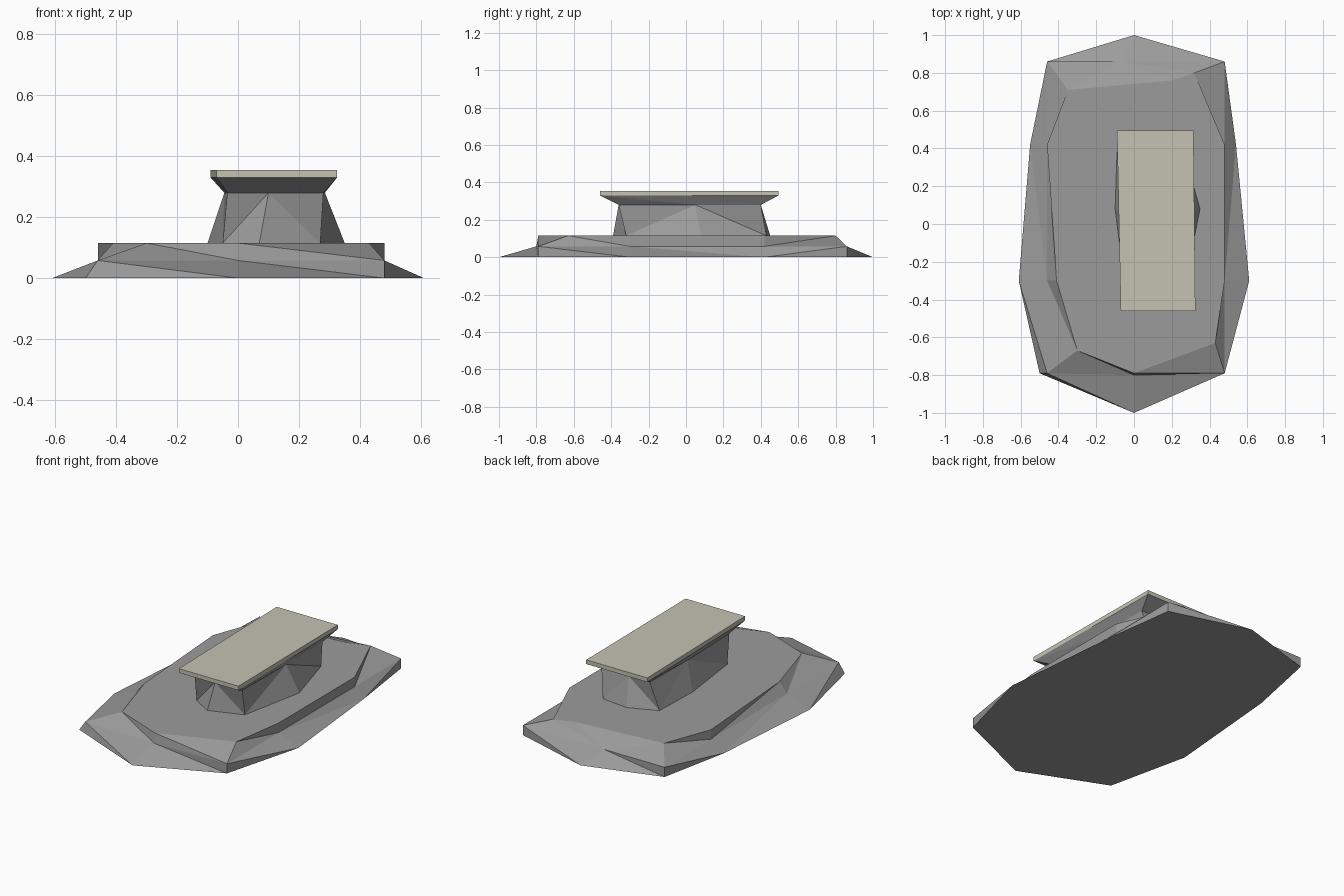
import bpy
import bmesh

cube = bpy.data.objects.get("Cube")
if cube:
    bpy.data.objects.remove(cube)


def make_material(name, color):
    mat = bpy.data.materials.new(name)
    mat.use_nodes = True
    mat.diffuse_color = (*color, 1)
    mat.node_tree.nodes["Principled BSDF"].inputs["Base Color"].default_value = (*color, 1)
    return mat


def loft(name, material, rings, heights, splits):
    """Stack outlines into a closed faceted solid.
    In splits, F runs each facet's crease down along the outline, R runs it up."""
    bm = bmesh.new()
    loops = [[bm.verts.new((x, y, z)) for x, y in ring]
             for ring, z in zip(rings, heights)]
    for low, high, split in zip(loops, loops[1:], splits):
        for i, way in enumerate(split):
            j = (i + 1) % len(low)
            a, b, c, d = low[i], low[j], high[j], high[i]
            if way == "F":
                tris = (a, b, d), (b, c, d)
            else:
                tris = (a, b, c), (a, c, d)
            for tri in tris:
                bm.faces.new(tri)
    bm.faces.new(loops[0][::-1])
    bm.faces.new(loops[-1])
    bmesh.ops.recalc_face_normals(bm, faces=bm.faces)
    mesh = bpy.data.meshes.new(name)
    bm.to_mesh(mesh)
    bm.free()
    mesh.materials.append(material)
    obj = bpy.data.objects.new(name, mesh)
    bpy.context.collection.objects.link(obj)
    return obj


rock = make_material("grey rock", (0.33, 0.33, 0.33))
stone = make_material("pale stone", (0.56, 0.545, 0.45))

# Wide rock base: ground outline, ledge, flat top
ground = [(0, -1), (.48, -.79), (.61, -.3), (.54, .42), (.48, .86),
          (0, 1), (-.46, .86), (-.55, .42), (-.61, -.3), (-.5, -.79)]
ledge = [(0, -.8), (.48, -.79), (.48, -.3), (.48, .42), (.48, .86),
         (-.06, .86), (-.46, .86), (-.46, .42), (-.46, -.3), (-.46, -.79)]
plateau = [(0, -.79), (.43, -.63), (.48, -.3), (.48, .42), (.32, .8),
           (.2, .76), (-.35, .71), (-.46, .42), (-.41, -.3), (-.3, -.67)]
loft("rock_base", rock, [ground, ledge, plateau], [0, .058, .115],
     ["FFFRFFFRRF", "FFFRFRFRRF"])

# Rock pedestal: foot, waist, flared head under the slab
foot = [(.07, -.39), (.27, -.32), (.35, .08), (.25, .43),
        (.08, .45), (-.09, .38), (-.1, .08), (-.05, -.32)]
waist = [(.1, -.36), (.28, -.36), (.285, .05), (.28, .4),
         (.1, .4), (-.04, .4), (-.045, .05), (-.035, -.36)]
head = [(.12, -.46), (.325, -.46), (.32, .02), (.315, .495),
        (.11, .495), (-.09, .495), (-.08, .02), (-.07, -.46)]
loft("rock_pedestal", rock, [foot, waist, head], [.115, .28, .33],
     ["FRFRFRFR", "FFFFFFFF"])

# Slab on top
corners = [(-.07, -.46), (.325, -.46), (.315, .495), (-.09, .495)]
loft("top_slab", stone, [corners, corners], [.33, .355], ["FFFF"])
